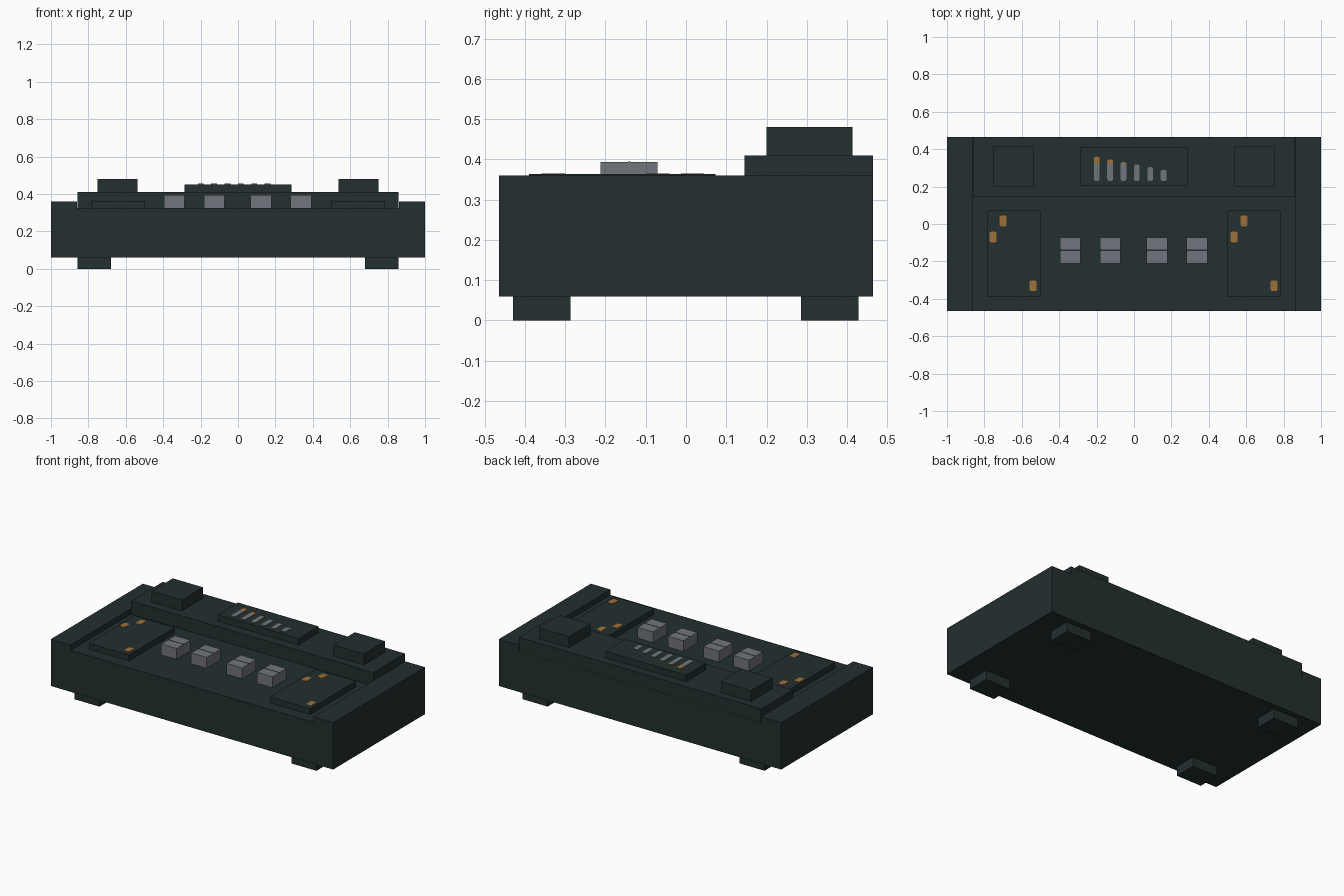
import bpy, bmesh, math

cube = bpy.data.objects.get("Cube")
if cube:
    bpy.data.objects.remove(cube, do_unlink=True)


def material(name, rgb):
    m = bpy.data.materials.new(name)
    m.use_nodes = True
    m.diffuse_color = (*rgb, 1)
    m.node_tree.nodes["Principled BSDF"].inputs["Base Color"].default_value = (*rgb, 1)
    return m


DARK = material("dark slate", (0.017, 0.029, 0.029))
GREY = material("steel grey", (0.165, 0.178, 0.200))
AMBER = material("amber", (0.340, 0.165, 0.045))


def prism(name, points, depth, *mats, cut_y=None):
    """Extrude a closed outline; faces past cut_y take the second material."""
    bm = bmesh.new()
    face = bm.faces.new([bm.verts.new(p) for p in points])
    grown = bmesh.ops.extrude_face_region(bm, geom=[face])["geom"]
    bmesh.ops.translate(bm, vec=depth, verts=[v for v in grown if isinstance(v, bmesh.types.BMVert)])
    if cut_y is not None:
        bmesh.ops.bisect_plane(bm, geom=bm.verts[:] + bm.edges[:] + bm.faces[:],
                               plane_co=(0, cut_y, 0), plane_no=(0, 1, 0))
        for f in bm.faces:
            f.material_index = int(f.calc_center_median().y > cut_y + 1e-5)
    bmesh.ops.recalc_face_normals(bm, faces=bm.faces)
    me = bpy.data.meshes.new(name)
    bm.to_mesh(me)
    bm.free()
    for m in mats:
        me.materials.append(m)
    ob = bpy.data.objects.new(name, me)
    bpy.context.collection.objects.link(ob)
    return ob


def box(name, x0, x1, y0, y1, z0, z1, mat):
    return prism(name, [(x0, y0, z0), (x1, y0, z0), (x1, y1, z0), (x0, y1, z0)],
                 (0, 0, z1 - z0), mat)


def rounded_plate(name, cx, y0, y1, width, radius, z, thick, *mats, cut_y=None):
    """Thin plate with rounded corners."""
    pts = []
    inner = width / 2 - radius
    corners = [(inner, y1 - radius), (-inner, y1 - radius),
               (-inner, y0 + radius), (inner, y0 + radius)]
    for i, (x, y) in enumerate(corners):
        for k in range(5):
            a = math.radians(90 * i + 22.5 * k)
            pts.append((cx + x + radius * math.cos(a), y + radius * math.sin(a), z))
    return prism(name, pts, (0, 0, thick), *mats, cut_y=cut_y)


# Main case: shallow tray with raised side rails
half = [(1.0, 0.06), (1.0, 0.36), (0.86, 0.36), (0.86, 0.325)]
outline = half + [(-x, z) for x, z in reversed(half)]
prism("case", [(x, -0.465, z) for x, z in outline], (0, 0.93, 0), DARK)

# Raised rear deck and the centre meter panel on it
box("rear_deck", -0.858, 0.858, 0.145, 0.464, 0.32, 0.41, DARK)
box("meter_panel", -0.287, 0.285, 0.205, 0.408, 0.40, 0.452, DARK)

# Mirrored rear blocks, pad plates and feet
for side, s in (("right", -1), ("left", 1)):
    def pair(name, a, b, *rest):
        box(f"{side}_{name}", min(s * a, s * b), max(s * a, s * b), *rest, DARK)
    pair("rear_block", 0.538, 0.752, 0.20, 0.414, 0.40, 0.48)
    pair("pad_plate", 0.50, 0.784, -0.39, 0.073, 0.32, 0.3635)
    pair("front_foot", 0.68, 0.857, -0.43, -0.287, 0, 0.062)
    pair("rear_foot", 0.68, 0.857, 0.286, 0.429, 0, 0.062)

# Amber lamps on the pad plates
lamps = [(-0.70, 0.016), (-0.754, -0.07), (-0.54, -0.33),
         (0.588, 0.016), (0.535, -0.07), (0.749, -0.33)]
for i, (x, y) in enumerate(lamps):
    rounded_plate(f"lamp_{i + 1}", x, y - 0.029, y + 0.029, 0.038, 0.011, 0.3635, 0.002, AMBER)

# Level bars with amber tips, falling in length
tops = [0.36, 0.345, 0.331, 0.318, 0.305, 0.29]
for i, top in enumerate(tops):
    cut = 0.322 if top > 0.325 else None
    rounded_plate(f"level_bar_{i + 1}", -0.199 + 0.0714 * i, 0.23, top, 0.031, 0.011,
                  0.452, 0.003, GREY, AMBER, cut_y=cut)

# Slider caps with a dark centre line
for i, x in enumerate((-0.341, -0.128, 0.123, 0.337)):
    box(f"slider_cap_{i + 1}", x - 0.055, x + 0.055, -0.212, -0.071, 0.32, 0.394, GREY)
    box(f"slider_line_{i + 1}", x - 0.055, x + 0.055, -0.1435, -0.1375, 0.39, 0.395, DARK)
